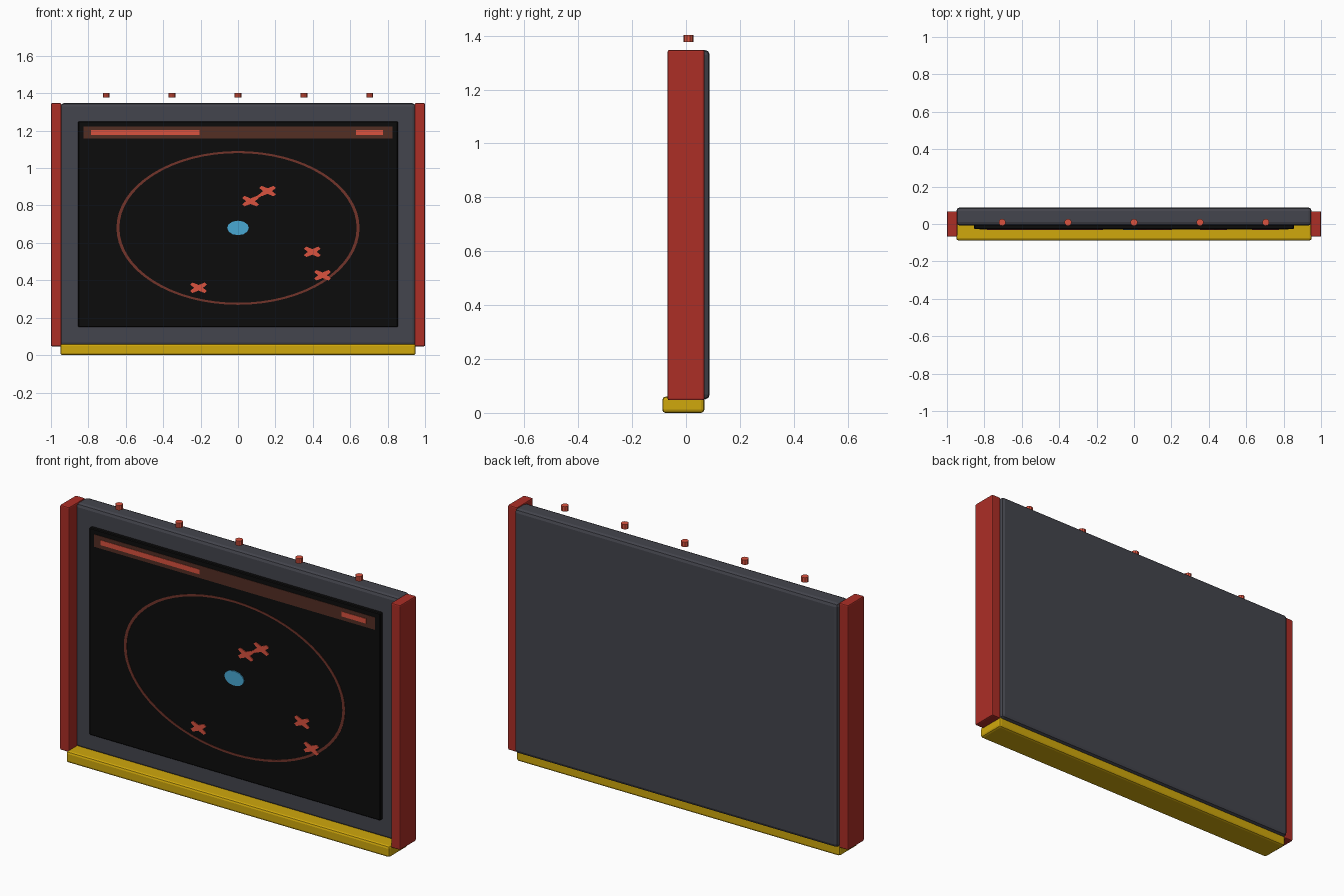
import bpy, bmesh, math

if "Cube" in bpy.data.objects:
    bpy.data.objects.remove(bpy.data.objects["Cube"])


def mat(name, r, g, b):
    m = bpy.data.materials.new(name)
    lin = [((c / 255 + 0.055) / 1.055) ** 2.4 if c > 10 else c / 255 / 12.92 for c in (r, g, b)]
    m.diffuse_color = (*lin, 1)
    m.use_nodes = True
    m.node_tree.nodes["Principled BSDF"].inputs["Base Color"].default_value = m.diffuse_color
    return m


GREY = mat("charcoal grey", 68, 69, 77)
RED = mat("panel red", 172, 46, 38)
YELLOW = mat("ledge yellow", 208, 168, 12)
BLACK = mat("screen black", 12, 12, 12)
ACCENT = mat("bright coral", 218, 82, 62)
BLUE = mat("sky blue", 72, 168, 212)
BROWN = mat("header brown", 84, 46, 36)
RUST = mat("ring rust", 114, 52, 42)


def finish(bm, name, material):
    bmesh.ops.recalc_face_normals(bm, faces=bm.faces)
    me = bpy.data.meshes.new(name)
    bm.to_mesh(me)
    bm.free()
    me.materials.append(material)
    ob = bpy.data.objects.new(name, me)
    bpy.context.collection.objects.link(ob)
    return ob


def box(name, x0, x1, y0, y1, z0, z1, material, bevel=0.0, segments=1):
    bm = bmesh.new()
    bmesh.ops.create_cube(bm, size=1)
    for v in bm.verts:
        v.co = (x1 if v.co.x > 0 else x0, y1 if v.co.y > 0 else y0, z1 if v.co.z > 0 else z0)
    if bevel:
        bmesh.ops.bevel(bm, geom=bm.edges[:], offset=bevel, segments=segments,
                        profile=0.5, affect='EDGES')
    return finish(bm, name, material)


SCREEN_Y = -0.028


def plate(name, outline, material, lift=0.003):
    """Thin plate on the screen from an (x, z) outline."""
    bm = bmesh.new()
    face = bm.faces.new([bm.verts.new((x, SCREEN_Y - lift, z)) for x, z in outline])
    new = bmesh.ops.extrude_face_region(bm, geom=[face])["geom"]
    for v in new:
        if isinstance(v, bmesh.types.BMVert):
            v.co.y = SCREEN_Y + 0.002
    return finish(bm, name, material)


def rect(x0, x1, z0, z1):
    return [(x0, z0), (x1, z0), (x1, z1), (x0, z1)]


def ellipse(cx, cz, rx, rz, n):
    return [(cx + rx * math.cos(2 * math.pi * i / n), cz + rz * math.sin(2 * math.pi * i / n))
            for i in range(n)]


# Board, screen and lower ledge
box("backboard", -0.95, 0.95, -0.008, 0.088, 0.05, 1.347, GREY, 0.018, 2)
box("screen", -0.855, 0.855, SCREEN_Y, 0.01, 0.15, 1.25, BLACK, 0.004)
box("ledge", -0.95, 0.95, -0.088, 0.068, 0.0, 0.06, YELLOW, 0.012, 2)

# Side panels
for side, s in (("left", -1), ("right", 1)):
    xs = sorted((s * 0.945, s * 1.0))
    box(side + "_panel", *xs, -0.068, 0.068, 0.047, 1.347, RED, 0.006, 2)

# Small pegs above the top edge
for i in range(5):
    bm = bmesh.new()
    bmesh.ops.create_cone(bm, cap_ends=True, segments=10, radius1=0.019, radius2=0.019, depth=0.026)
    bmesh.ops.translate(bm, verts=bm.verts, vec=(-0.705 + 0.3525 * i, 0.009, 1.389))
    finish(bm, f"peg_{i + 1}", ACCENT)

# Header strip with two bars
plate("header_strip", rect(-0.825, 0.825, 1.157, 1.223), BROWN, 0.002)
plate("header_bar_long", rect(-0.785, -0.205, 1.177, 1.203), ACCENT, 0.004)
plate("header_bar_short", rect(0.63, 0.775, 1.177, 1.203), ACCENT, 0.004)

# Oval ring, built from two ellipses bridged front and back
bm = bmesh.new()
N = 64
loops = []
for rx, rz, y in ((0.65, 0.411, 0.002), (0.65, 0.411, -0.002),
                  (0.634, 0.4, -0.002), (0.634, 0.4, 0.002)):
    loops.append([bm.verts.new((x, SCREEN_Y + y, z)) for x, z in ellipse(0, 0.68, rx, rz, N)])
for k in range(4):
    a, b = loops[k], loops[(k + 1) % 4]
    for i in range(N):
        j = (i + 1) % N
        bm.faces.new((a[i], a[j], b[j], b[i]))
finish(bm, "oval_ring", RUST)

# Centre dot
plate("centre_dot", ellipse(0, 0.68, 0.058, 0.039, 12), BLUE, 0.005)

# Cross-shaped markers: four blunt diagonal arms
QUARTER = [(0.024, 0.0), (0.045, 0.017), (0.032, 0.028), (0.0, 0.015)]
CROSS = []
for sx, sz in ((1, 1), (-1, 1), (-1, -1), (1, -1)):
    pts = [(sx * x, sz * z) for x, z in QUARTER]
    CROSS += (pts if sx * sz > 0 else pts[::-1])[:-1]
for i, (cx, cz) in enumerate(((0.158, 0.877), (0.067, 0.823), (0.397, 0.552),
                              (0.452, 0.427), (-0.211, 0.36))):
    plate(f"marker_{i + 1}", [(cx + x, cz + z) for x, z in CROSS], ACCENT, 0.004)

# Short link joining the upper two markers
plate("marker_link", [(0.09, 0.828), (0.14, 0.86), (0.135, 0.872), (0.085, 0.842)], ACCENT, 0.0035)
